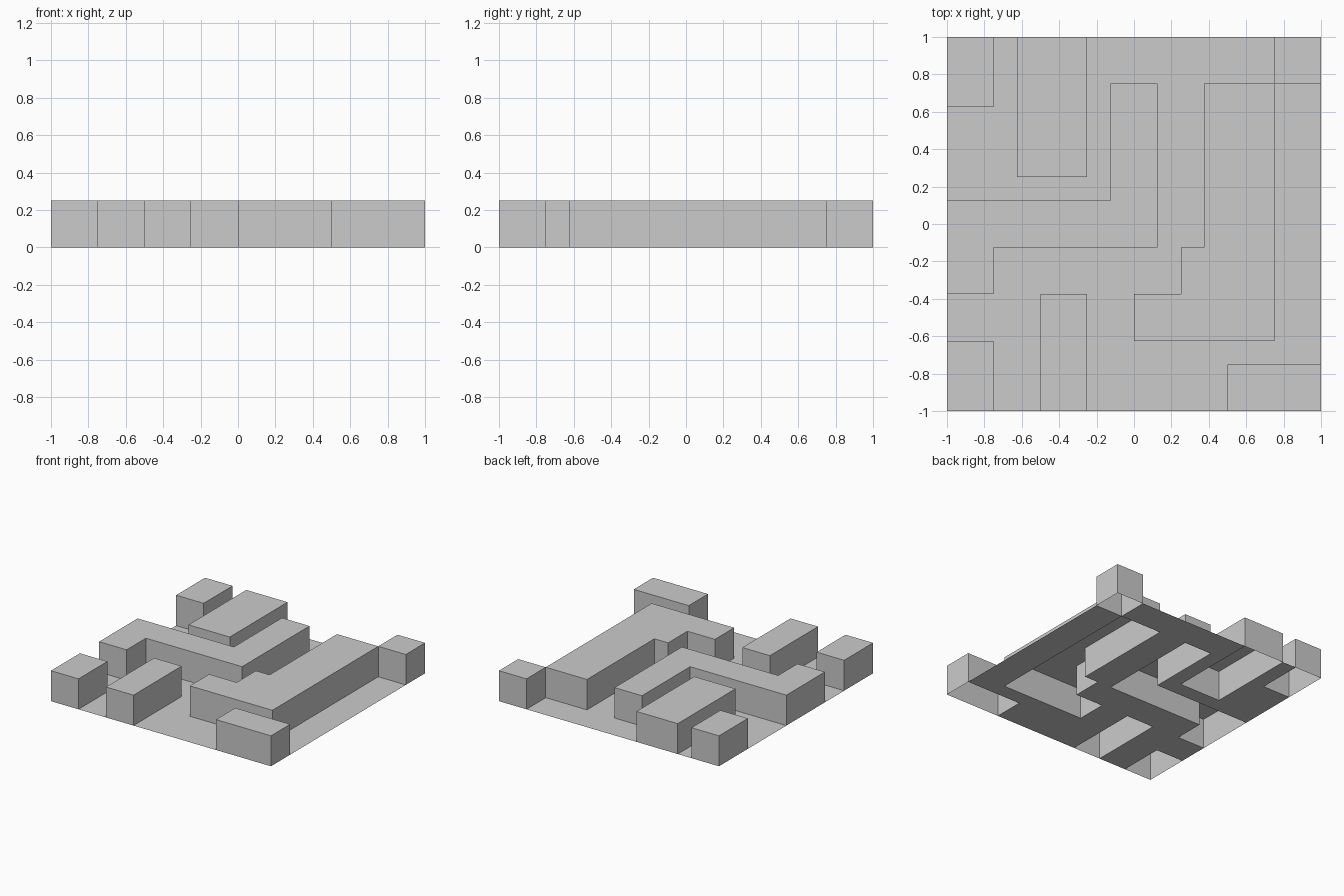
import bpy
import bmesh

if "Cube" in bpy.data.objects:
    bpy.data.objects.remove(bpy.data.objects["Cube"])

U = 1 / 8      # plan grid unit
H = 0.25       # wall height


def box(x0, y0, x1, y1):
    return [(x0, y0), (x1, y0), (x1, y1), (x0, y1)]


# Raised block outlines in grid units, counter-clockwise
BLOCKS = {
    "back_left_corner_block": box(-8, 5, -6, 8),
    "back_wide_block": box(-5, 2, -2, 8),
    "back_right_corner_block": box(6, 6, 8, 8),
    "front_right_corner_block": box(4, -8, 8, -6),
    "front_narrow_block": box(-4, -8, -2, -3),
    "front_left_corner_block": box(-8, -8, -6, -5),
    "left_bent_block": [(-8, 1), (-8, -3), (-6, -3), (-6, -1),
                        (1, -1), (1, 6), (-1, 6), (-1, 1)],
    "right_stepped_block": [(0, -5), (6, -5), (6, 6), (3, 6),
                            (3, -1), (2, -1), (2, -3), (0, -3)],
}


def inside(x, y, poly):
    hit = False
    for (ax, ay), (bx, by) in zip(poly, poly[1:] + poly[:1]):
        if (ay > y) != (by > y) and x < ax + (y - ay) * (bx - ax) / (by - ay):
            hit = not hit
    return hit


def make_object(name, bm):
    mesh = bpy.data.meshes.new(name)
    bm.to_mesh(mesh)
    bm.free()
    obj = bpy.data.objects.new(name, mesh)
    bpy.context.collection.objects.link(obj)


# Raised blocks: flat tops and side walls, hollow underneath
for name, outline in BLOCKS.items():
    bm = bmesh.new()
    low = [bm.verts.new((x * U, y * U, 0)) for x, y in outline]
    top = [bm.verts.new((x * U, y * U, H)) for x, y in outline]
    bm.faces.new(top)
    for i in range(len(low)):
        j = (i + 1) % len(low)
        bm.faces.new((low[i], low[j], top[j], top[i]))
    make_object(name, bm)

# Thin floor sheet, open beneath every block
bm = bmesh.new()
bmesh.ops.create_grid(bm, x_segments=16, y_segments=16, size=1)
covered = []
for face in bm.faces:
    c = face.calc_center_median() / U
    if any(inside(c.x, c.y, outline) for outline in BLOCKS.values()):
        covered.append(face)
bmesh.ops.delete(bm, geom=covered, context='FACES')
make_object("floor", bm)
